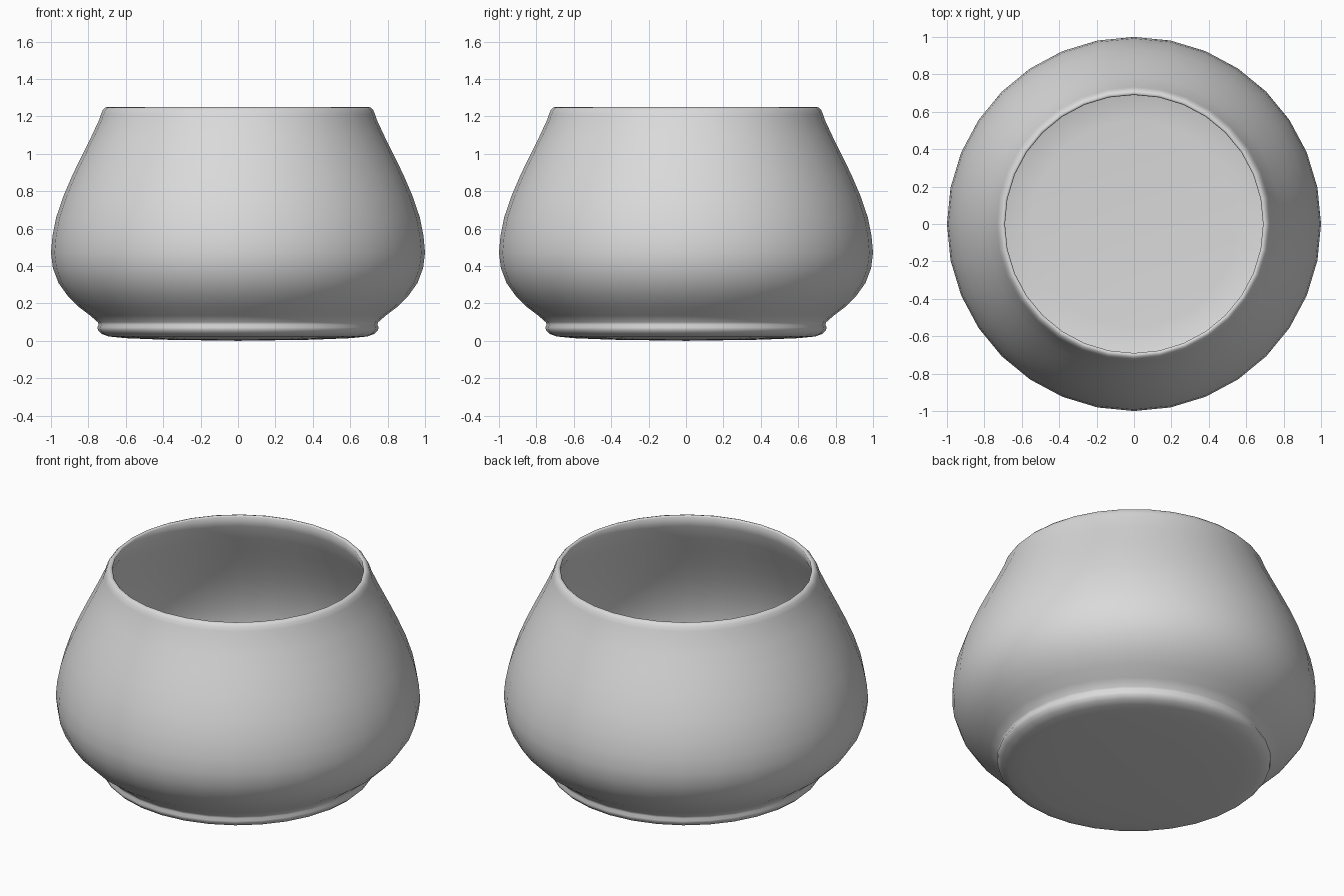
import bpy, bmesh, math
from mathutils import Matrix, Vector

cube = bpy.data.objects.get("Cube")
if cube:
    bpy.data.objects.remove(cube, do_unlink=True)

SEGMENTS = 32

# Plain grey glaze
glaze = bpy.data.materials.new("light_grey_glaze")
glaze.use_nodes = True
colour = (0.7, 0.7, 0.7, 1)
glaze.diffuse_color = colour
glaze.node_tree.nodes["Principled BSDF"].inputs["Base Color"].default_value = colour

# Profile pieces as (radius, height): domed foot, belly, rolled rim, hollow
foot = [(0, 0), (0.4, 0.006), (0.6, 0.014), (0.69, 0.023), (0.728, 0.036),
        (0.747, 0.054), (0.752, 0.072), (0.745, 0.086), (0.75, 0.1)]
belly = [(0.79, 0.135), (0.85, 0.18), (0.91, 0.24), (0.96, 0.31), (0.99, 0.39),
         (1.0, 0.47), (0.992, 0.56), (0.972, 0.66), (0.935, 0.77),
         (0.888, 0.88), (0.835, 0.99), (0.785, 1.09), (0.743, 1.18)]
rim = [(0.733, 1.21), (0.723, 1.234), (0.71, 1.247), (0.697, 1.25), (0.69, 1.243)]
hollow = [(r - 0.04, z) for r, z in reversed(belly[1:])]
floor = [(0.75, 0.135), (0.68, 0.11), (0.55, 0.1), (0, 0.1)]


def lathe(name, profile, material):
    """Turn a profile around the z axis into a smooth closed solid."""
    bm = bmesh.new()
    verts = [bm.verts.new((r, 0, z)) for r, z in profile]
    edges = [bm.edges.new(pair) for pair in zip(verts, verts[1:])]
    bmesh.ops.spin(bm, geom=verts + edges, cent=(0, 0, 0), axis=(0, 0, 1),
                   angle=math.tau, steps=SEGMENTS, use_duplicate=False)
    bmesh.ops.remove_doubles(bm, verts=bm.verts, dist=0.0005)
    bmesh.ops.recalc_face_normals(bm, faces=bm.faces)
    for face in bm.faces:
        face.smooth = True
    mesh = bpy.data.meshes.new(name)
    bm.to_mesh(mesh)
    bm.free()
    mesh.materials.append(material)
    obj = bpy.data.objects.new(name, mesh)
    bpy.context.collection.objects.link(obj)
    return obj


lathe("round_pot", foot + belly + rim + hollow + floor, glaze)
